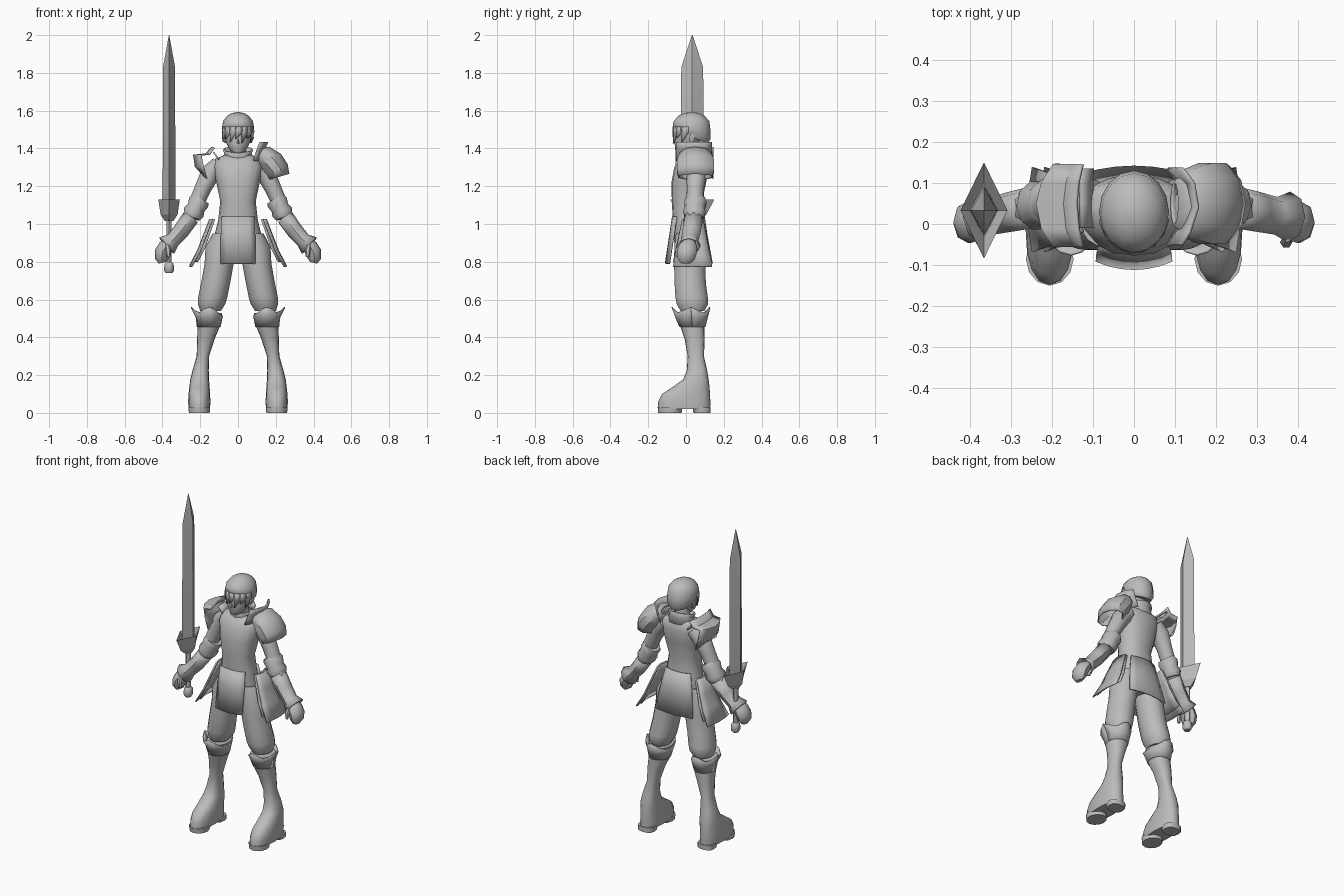
import bpy, bmesh, math
from mathutils import Vector

grey = bpy.data.materials.new("plain grey")
grey.diffuse_color = (0.5, 0.5, 0.5, 1)


def finish(name, bm, mirror=False, thick=0, angle=45):
    bmesh.ops.recalc_face_normals(bm, faces=bm.faces)
    me = bpy.data.meshes.new(name)
    bm.to_mesh(me)
    bm.free()
    me.materials.append(grey)
    for p in me.polygons:
        p.use_smooth = True
    me.set_sharp_from_angle(angle=math.radians(angle))
    ob = bpy.data.objects.new(name, me)
    bpy.context.collection.objects.link(ob)
    if thick:
        m = ob.modifiers.new("thickness", 'SOLIDIFY')
        m.thickness = thick
        m.offset = 0
    if mirror:
        ob.modifiers.new("mirror", 'MIRROR').use_clip = False
    return ob


def loft(name, secs, sides=12, follow=False, power=1, caps=True, **kw):
    """Sections are (x, y, z, x radius, y radius, optional slope along y)."""
    bm = bmesh.new()
    pts = [Vector(s[:3]) for s in secs]
    rings = []
    for i, s in enumerate(secs):
        t = Vector((0, 0, 1))
        if follow:
            t = (pts[min(i + 1, len(pts) - 1)] - pts[max(i - 1, 0)]).normalized()
        u = Vector((0, 1, 0))
        u = (u - t * u.dot(t)).normalized()
        v = t.cross(u)
        ring = []
        for k in range(sides):
            a = 2 * math.pi * k / sides
            c, d = (math.copysign(abs(f) ** power, f) for f in (math.cos(a), math.sin(a)))
            p = pts[i] + v * c * s[3] + u * d * s[4]
            if len(s) > 5:
                p.z += s[5] * d * s[4]
            ring.append(bm.verts.new(p))
        rings.append(ring)
    for a, b in zip(rings, rings[1:]):
        for k in range(sides):
            j = (k + 1) % sides
            bm.faces.new((a[k], a[j], b[j], b[k]))
    if caps:
        bm.faces.new(rings[0])
        bm.faces.new(rings[-1])
    return finish(name, bm, **kw)


def plate(name, rows, thick=0.008, **kw):
    """Thin sheet through a grid of points."""
    bm = bmesh.new()
    grid = [[bm.verts.new(p) for p in r] for r in rows]
    for a, b in zip(grid, grid[1:]):
        for k in range(len(a) - 1):
            bm.faces.new((a[k], a[k + 1], b[k + 1], b[k]))
    return finish(name, bm, thick=thick, **kw)


def panel(name, levels, n=6, bow=0.02):
    """Cloth panel from (z, half width, y) levels, bowed round the body."""
    rows = []
    for z, w, y in levels:
        row = []
        for k in range(n + 1):
            f = 2 * k / n - 1
            row.append((f * w, y - math.copysign(bow, y) * f * f, z))
        rows.append(row)
    return plate(name, rows)


# torso and tunic body
loft("torso", [
    (0, .025, .84, .12, .075), (0, .02, .92, .13, .085), (0, .012, 1.02, .105, .082),
    (0, .005, 1.12, .094, .08), (0, .015, 1.22, .115, .092), (0, .028, 1.30, .13, .09),
    (0, .038, 1.345, .12, .07), (0, .045, 1.37, .06, .045)], sides=16, power=.85)
panel("front_tunic_panel", [(1.04, .085, -.07), (.94, .09, -.085), (.79, .092, -.108)])
panel("back_tunic_panel", [(1.04, .085, .095), (.94, .105, .11), (.79, .13, .138)])

# neck and collar
loft("neck", [(0, .04, 1.33, .045, .045), (0, .03, 1.43, .04, .045)])
loft("collar", [(0, .04, 1.335, .09, .07, .1), (0, .04, 1.37, .068, .06, .2),
                (0, .04, 1.395, .076, .07, .25)], caps=False, thick=.008)

# head, ears, nose
loft("head", [
    (0, -.025, 1.375, .022, .022), (0, -.012, 1.395, .045, .045), (0, .005, 1.43, .063, .066),
    (0, .015, 1.48, .072, .078), (0, .025, 1.53, .07, .08), (0, .03, 1.56, .04, .05)], sides=16)
loft("ear", [(.066, .03, 1.43, .006, .01), (.074, .032, 1.455, .01, .018),
             (.076, .036, 1.475, .006, .012)], sides=6, mirror=True)
loft("nose", [(0, -.055, 1.425, .010, .016), (0, -.05, 1.455, .005, .012)], sides=4)

# hair cap, lower at the back, with a ragged fringe
loft("hair", [
    (0, .04, 1.455, .066, .076, -.35), (0, .034, 1.478, .081, .096, -.3),
    (0, .03, 1.51, .085, .1, -.15), (0, .029, 1.545, .079, .094), (0, .029, 1.572, .058, .07),
    (0, .03, 1.587, .033, .04), (0, .03, 1.592, .008, .01)], sides=16)
for a, drop in ((-65, .05), (-42, .035), (-20, .05), (2, .035), (24, .055), (46, .03), (66, .055)):
    def on_head(deg, r, z):
        q = math.radians(deg)
        return (r * .085 * math.sin(q), .03 - r * .1 * math.cos(q), z)
    plate("fringe_lock", [
        (on_head(a - 14, .98, 1.515), on_head(a + 14, .98, 1.515)),
        (on_head(a - 10, 1.0, 1.485), on_head(a + 14, 1.0, 1.485)),
        (on_head(a - 11, .97, 1.485 - drop), on_head(a - 8, .97, 1.485 - drop))], thick=.006)

# arms, elbow guards, forearm cuffs, hands
loft("arm", [
    (.10, .055, 1.315, .045, .055), (.145, .055, 1.27, .052, .055), (.185, .05, 1.19, .044, .045),
    (.225, .045, 1.10, .04, .045), (.28, .035, .99, .037, .042), (.35, .02, .905, .027, .032)],
    follow=True, mirror=True)
loft("elbow_guard", [
    (.195, .05, 1.135, .047, .052), (.208, .05, 1.115, .056, .062),
    (.222, .047, 1.085, .048, .055), (.234, .045, 1.062, .057, .062),
    (.245, .043, 1.035, .046, .052)], sides=10, follow=True, mirror=True)
loft("forearm_cuff", [
    (.25, .04, 1.035, .042, .047), (.30, .03, .965, .04, .045), (.345, .02, .915, .036, .042),
    (.378, .017, .885, .055, .058)], sides=8, follow=True, caps=False, thick=.008, mirror=True)
loft("hand", [
    (.36, .018, .905, .026, .035), (.382, .01, .88, .04, .05), (.40, .005, .85, .042, .052),
    (.405, 0, .815, .034, .046), (.40, 0, .795, .02, .03)], sides=8, follow=True, mirror=True)
loft("thumb", [(.375, -.03, .89, .012, .012), (.37, -.045, .86, .015, .014),
               (.368, -.045, .825, .009, .009)], sides=6, follow=True, mirror=True)

# left shoulder armour: dome, rim and upright neck guard
loft("left_pauldron", [
    (.10, .05, 1.38, .02, .05), (.135, .05, 1.365, .05, .085), (.175, .05, 1.325, .066, .1),
    (.205, .05, 1.285, .062, .1), (.215, .05, 1.25, .055, .092)],
    sides=10, follow=True, caps=False, thick=.008)
plate("left_neck_guard", [
    [(.105 + i * .012 - c * .02, y, 1.335 + i * .033) for i in range(4)]
    for y, c in ((-.05, 1.2), (-.02, .3), (.04, -.7), (.1, -.2), (.135, 1.2))])

# right shoulder armour: a curved shell standing off the arm
plate("right_pauldron", [
    [(-.125 - .015 * b, y, 1.405), (-.15 - .02 * b, y, 1.37), (-.195 - .04 * b, y, 1.365),
     (-.185 - .04 * b, y, 1.305), (-.165 - .02 * b, y, 1.24 + .02 * b)]
    for y, b in ((-.055, 0), (-.01, .7), (.05, 1), (.1, .7), (.145, 0))], angle=30)
plate("right_neck_guard", [
    [(-.10 - i * .015, y, 1.34 + i * .02) for i in range(3)]
    for y in (-.01, .05, .1, .135)])

# layered hip plates
for name, dx, low in (("inner_hip_plate", 0, .80), ("outer_hip_plate", .03, .775)):
    rows = []
    for i in range(4):
        f = i / 3
        rows.append([(.125 + dx * (.4 + .6 * f) + .078 * f + .012 * math.sin(math.pi * k / 4)
                      + (.012 if i == 3 else 0),
                      .035 + (k / 2 - 1) * (.055 + .048 * f), 1.025 + (low - 1.025) * f)
                     for k in range(5)])
    plate(name, rows, mirror=True)

# trousers
loft("trouser_leg", [
    (.075, .02, .95, .06, .075), (.088, .02, .88, .084, .084), (.1, .02, .79, .077, .085),
    (.118, .022, .69, .077, .085), (.134, .03, .61, .077, .088), (.14, .034, .575, .072, .085),
    (.145, .034, .54, .055, .065)], sides=14, mirror=True)

# boots, soles and heels
loft("boot", [
    (.15, .028, .53, .066, .075), (.155, .034, .46, .06, .064), (.17, .046, .39, .046, .053),
    (.186, .052, .3, .033, .043), (.198, .058, .225, .043, .054), (.203, .052, .175, .05, .068),
    (.204, .025, .135, .054, .1), (.205, 0, .1, .057, .127), (.205, -.009, .06, .059, .138),
    (.205, -.01, .02, .057, .138)], sides=16, power=.85, mirror=True)
loft("sole", [(.205, -.085, 0, .055, .062), (.205, -.085, .03, .058, .065)], mirror=True)
loft("heel", [(.205, .085, 0, .05, .045), (.205, .082, .03, .053, .048)], power=.7, mirror=True)

# pointed flaring boot tops
top, mid, low = [], [], []
for k in range(17):
    a = 2 * math.pi * k / 16
    c, s = math.cos(a), math.sin(a)
    tip = max(0, c) ** 6
    low.append((.155 + .06 * c, .034 + .066 * s, .455))
    mid.append((.153 + .068 * c, .03 + .083 * s, .505))
    top.append((.153 + (.07 + .025 * tip) * c, .026 + .1 * s, .515 + .045 * max(abs(s) ** 3, tip)))
plate("boot_top", [low, mid, top], thick=.006, mirror=True)

# sword
SX, SY = -.365, .033
loft("sword_blade", [(SX, SY, 1.05, .034, .062), (SX, SY, 1.83, .032, .058),
                     (SX, SY, 2.0, .001, .002)], sides=4, angle=20)
loft("sword_guard", [(SX, SY, 1.015, .022, .03), (SX, SY, 1.05, .045, .075),
                     (SX, SY, 1.13, .057, .117), (SX, SY, 1.085, .034, .066)], sides=4, angle=20)
loft("sword_grip", [(SX, SY, .78, .014, .018), (SX, SY, 1.03, .014, .018)], sides=8)
loft("sword_pommel", [(SX, SY, .74, .018, .02), (SX, SY, .755, .027, .03),
                      (SX, SY, .79, .024, .027), (SX, SY, .8, .014, .018)], sides=8)
